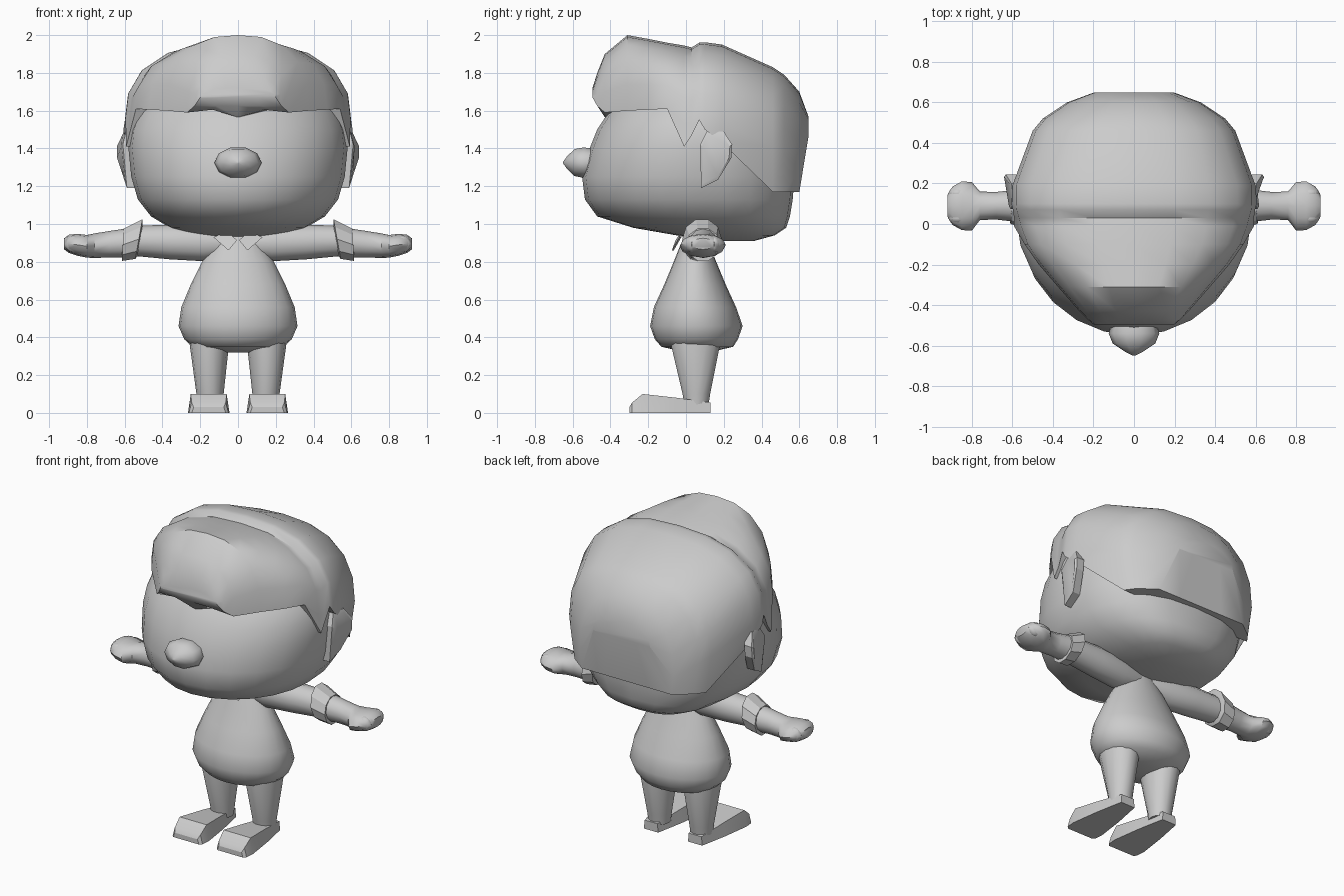
import bpy, bmesh, math

if "Cube" in bpy.data.objects:
    bpy.data.objects.remove(bpy.data.objects["Cube"])

grey = bpy.data.materials.new("plain_grey")
grey.diffuse_color = (0.6, 0.6, 0.6, 1)
grey.use_nodes = True
grey.node_tree.nodes["Principled BSDF"].inputs["Base Color"].default_value = grey.diffuse_color


def finish(name, bm, angle=35):
    bmesh.ops.recalc_face_normals(bm, faces=bm.faces)
    me = bpy.data.meshes.new(name)
    bm.to_mesh(me)
    bm.free()
    ob = bpy.data.objects.new(name, me)
    bpy.context.collection.objects.link(ob)
    me.materials.append(grey)
    bpy.ops.object.select_all(action='DESELECT')
    ob.select_set(True)
    bpy.context.view_layer.objects.active = ob
    bpy.ops.object.shade_smooth_by_angle(angle=math.radians(angle))
    return ob


def loft(name, rings, angle=35, side=1):
    """Skin closed rings of points and cap both ends; side=-1 mirrors in x."""
    bm = bmesh.new()
    rows = [[bm.verts.new((p[0] * side, p[1], p[2])) for p in r] for r in rings]
    n = len(rows[0])
    for a, b in zip(rows, rows[1:]):
        for i in range(n):
            j = (i + 1) % n
            bm.faces.new((a[i], a[j], b[j], b[i]))
    bm.faces.new(rows[0])
    bm.faces.new(rows[-1])
    return finish(name, bm, angle)


def z_ring(z, w, yf, yb, n=24, cx=0, back=2.0):
    """Horizontal oval from yf to yb, squarer at the back when back > 2."""
    cy, ry, pts = (yf + yb) / 2, (yb - yf) / 2, []
    for i in range(n):
        a = 2 * math.pi * i / n
        c, s = math.cos(a), math.sin(a)
        e = 2 / back if s > 0 else 1
        pts.append((cx + w * math.copysign(abs(c) ** e, c),
                    cy + ry * math.copysign(abs(s) ** e, s), z))
    return pts


def x_ring(x, cy, cz, ry, rz, n=12, lean=0):
    """Upright oval across the arm, leaning along x."""
    return [(x + lean * math.sin(t), cy + ry * math.cos(t), cz + rz * math.sin(t))
            for t in (2 * math.pi * i / n for i in range(n))]


# Head: z, half width, front y, back y
head = [(.91, .10, .13, .36), (.94, .26, -.05, .47), (.98, .36, -.28, .53),
        (1.04, .46, -.47, .55), (1.13, .53, -.535, .565), (1.25, .565, -.55, .575),
        (1.40, .58, -.51, .58), (1.50, .57, -.47, .575), (1.60, .53, -.405, .54),
        (1.70, .40, -.31, .40), (1.78, .20, -.15, .25)]
loft("head", [z_ring(*r, back=2.6) for r in head], 50)

# Nose: rings stepping forward to a blunt point
nose = [(-.49, .11, .075), (-.54, .125, .085), (-.59, .105, .075),
        (-.63, .045, .035), (-.65, .005, .005)]
loft("nose", [[(w * math.cos(i * math.pi / 5), y, 1.325 + h * math.sin(i * math.pi / 5))
               for i in range(10)] for y, w, h in nose], 50)

# Hair: arched slices from front to back: y, top z, half width, lower edge z
hair = [(-.495, 1.72, .20, 1.67), (-.47, 1.80, .23, 1.625), (-.43, 1.90, .27, 1.59),
        (-.31, 2.0, .375, 1.60), (-.20, 1.98, .47, 1.605),
        (-.10, 1.96, .54, 1.61), (-.01, 1.945, .575, 1.41), (.03, 1.935, .585, 1.47),
        (.07, 1.96, .597, 1.55), (.10, 1.962, .60, 1.50), (.19, 1.95, .60, 1.43),
        (.46, 1.83, .50, 1.17), (.52, 1.79, .45, 1.17), (.60, 1.70, .33, 1.17),
        (.648, 1.57, .20, 1.46)]
slices = []
for y, top, w, low in hair:
    base = max(low, top - .42)
    foot = w + (.15 if y < .15 else 0 if y < .3 else -.15) * (base - low)
    half = [(foot, low)]
    for u in (1.0, .97, .85, .62, .33):
        half.append((w * u, base + (top - base) * (1 - u ** 2.5) ** .4))
    # Lower edge dips to a small point in the middle of the fringe
    dip = .025 if -.45 < y < -.35 else 0
    arch = half + [(0, top)] + [(-x, z) for x, z in reversed(half)]
    arch += [(-foot * .5, low + dip * .6), (0, low - dip), (foot * .5, low + dip * .6)]
    slices.append([(x, y, z) for x, z in arch])
loft("hair", slices, 42)

# Torso: pear shaped
torso = [(.32, .10, 0, .12), (.35, .24, -.13, .25), (.39, .285, -.165, .275),
         (.46, .315, -.19, .30), (.56, .30, -.17, .265), (.68, .25, -.115, .21),
         (.80, .19, -.065, .16), (.90, .125, -.025, .12), (.96, .09, 0, .10)]
loft("torso", [z_ring(*r) for r in torso], 60)

ear_outline = [(.08, 1.19), (.17, 1.235), (.24, 1.35), (.245, 1.42), (.20, 1.49),
               (.11, 1.49), (.075, 1.42)]
for side, tag in ((1, "right"), (-1, "left")):
    # Ear: thick plate flaring out towards the back
    rims = []
    for off, k in ((-.05, 1.0), (.0, 1.0), (.008, .85)):
        rims.append([(.598 + off + (y - .08) * .14 + (.012 if 1.3 < z < 1.45 else -.01),
                      .16 + (y - .16) * k, 1.36 + (z - 1.36) * k)
                     for y, z in ear_outline])
    loft(tag + "_ear", rims, 25, side)

    # Sleeve
    loft(tag + "_sleeve", [x_ring(*r) for r in (
        (.04, .06, .90, .06, .07), (.18, .065, .90, .085, .097),
        (.36, .075, .905, .085, .092), (.54, .08, .91, .08, .08))], 40, side)

    # Cuff: flared leaning band
    loft(tag + "_cuff", [x_ring(*r, n=10, lean=l) for r, l in (
        ((.515, .085, .915, .07, .08), -.01), ((.525, .085, .92, .105, .11), -.02),
        ((.61, .09, .89, .09, .09), -.005), ((.61, .09, .89, .06, .06), -.005))], 30, side)

    # Hand with a broad mitten end
    loft(tag + "_hand", [x_ring(*r) for r in (
        (.58, .09, .90, .08, .078), (.68, .09, .893, .068, .07),
        (.76, .09, .885, .07, .065), (.80, .087, .882, .12, .06),
        (.85, .09, .89, .12, .058), (.895, .09, .895, .095, .048),
        (.92, .09, .895, .055, .03))], 45, side)

    # Finger tips
    for k, y in enumerate((.03, .09, .15)):
        bm = bmesh.new()
        bmesh.ops.create_uvsphere(bm, u_segments=8, v_segments=6, radius=1)
        bmesh.ops.scale(bm, vec=(.05, .034, .045), verts=bm.verts)
        bmesh.ops.translate(bm, vec=(.868 * side, y, .893), verts=bm.verts)
        finish(f"{tag}_finger_{k + 1}", bm, 60)

    # Leg
    loft(tag + "_leg", [z_ring(z, w, f, b, 14, c) for z, w, f, b, c in (
        (.04, .066, -.01, .12, .148), (.10, .072, -.02, .13, .148),
        (.37, .105, -.085, .185, .152), (.42, .10, -.08, .18, .15))], 35, side)

    # Shoe: broad toe narrowing to the heel; y, low half width, high half width, height
    shoe = [(-.30, .09, .08, .03), (-.285, .105, .09, .055), (-.23, .11, .095, .10),
            (-.05, .085, .07, .08), (.13, .05, .045, .055)]
    loft(tag + "_shoe", [[(.155 - a, y, 0), (.155 + a, y, 0), (.155 + b, y, h),
                          (.155 - b, y, h)] for y, a, b, h in shoe], 30, side)

    # Collar point
    loft(tag + "_collar", [[(.005, y + .02, .915), (.05, y, .86), (.13, y + .04, .93),
                            (.06, y + .05, .96)] for y in (-.075, -.065)], 30, side)
